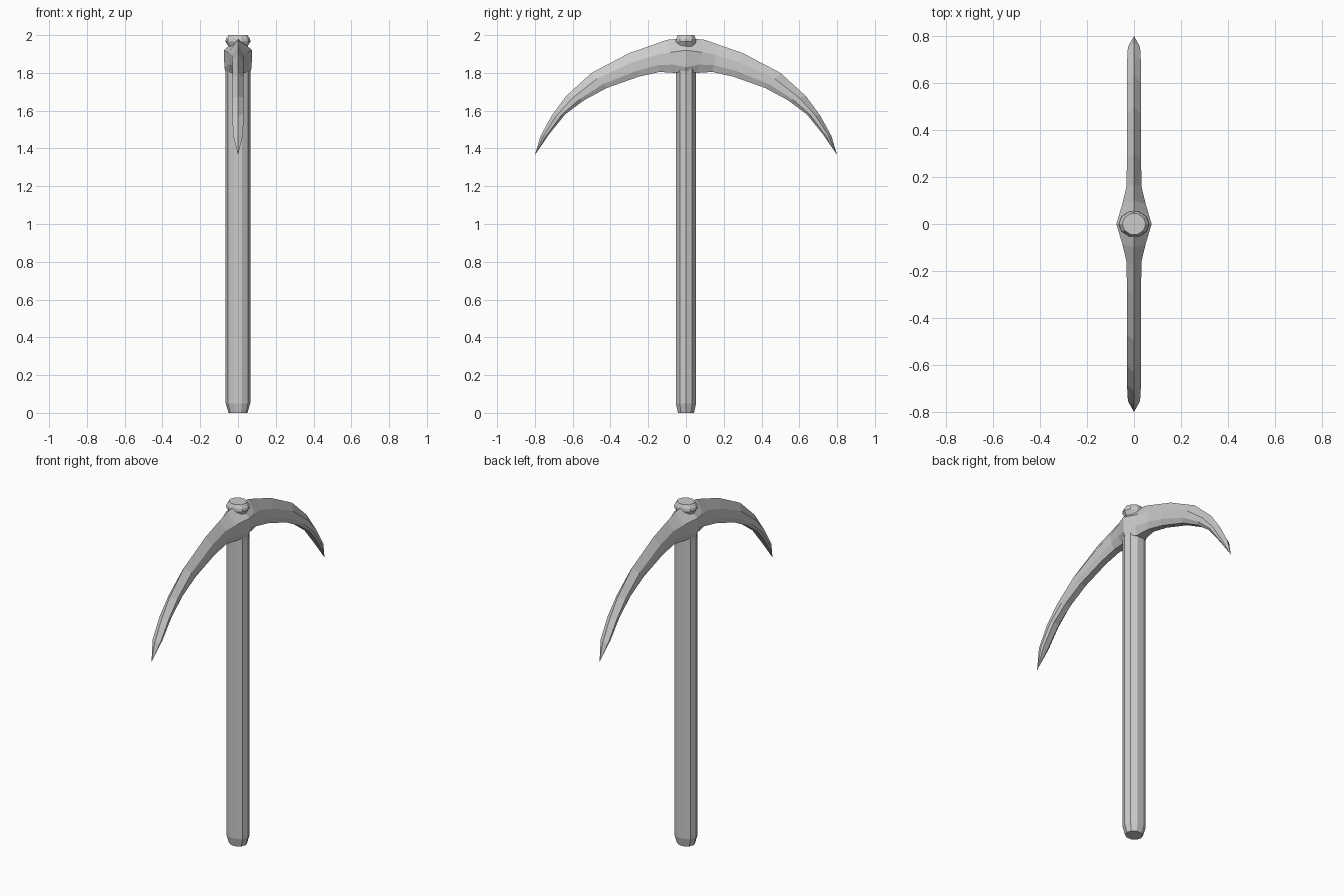
import bpy, bmesh
from math import cos, sin, tau

if "Cube" in bpy.data.objects:
    bpy.data.objects.remove(bpy.data.objects["Cube"], do_unlink=True)

grey = bpy.data.materials.new("plain_grey")
grey.use_nodes = True
grey.diffuse_color = (0.6, 0.6, 0.6, 1)
grey.node_tree.nodes["Principled BSDF"].inputs["Base Color"].default_value = grey.diffuse_color


def loft(name, rings):
    """Join matching rings of points into a closed, flat-faced solid."""
    bm = bmesh.new()
    loops = [[bm.verts.new(p) for p in ring] for ring in rings]
    for a, b in zip(loops, loops[1:]):
        n = len(a)
        for i in range(n):
            j = (i + 1) % n
            bm.faces.new((a[i], a[j], b[j], b[i]))
    bm.faces.new(loops[0])
    bm.faces.new(loops[-1])
    bmesh.ops.remove_doubles(bm, verts=bm.verts, dist=0.0005)
    bmesh.ops.recalc_face_normals(bm, faces=bm.faces)
    mesh = bpy.data.meshes.new(name)
    bm.to_mesh(mesh)
    bm.free()
    mesh.materials.append(grey)
    ob = bpy.data.objects.new(name, mesh)
    bpy.context.collection.objects.link(ob)
    return ob


def oval(rx, ry, z, sides=10):
    return [(rx * cos(tau * i / sides), ry * sin(tau * i / sides), z) for i in range(sides)]


# Shaft with tapered foot, and the rounded end that pokes out of the head
loft("handle", [oval(0.05, 0.045, 0), oval(0.065, 0.056, 0.05), oval(0.065, 0.056, 1.85)])
loft("handle_end", [oval(0.045, 0.04, 1.9), oval(0.05, 0.045, 1.94),
                    oval(0.066, 0.056, 1.965), oval(0.064, 0.054, 1.98), oval(0.05, 0.046, 2.0)])


def blade_section(y_top, z_top, y_low, z_low, w):
    """Ridged top, upright cheeks and a narrower flat underside."""
    outline = [(0, 1), (w, 0.62), (w, 0.25), (w * 0.6, 0),
               (-w * 0.6, 0), (-w, 0.25), (-w, 0.62)]
    return [(x, y_low + (y_top - y_low) * t, z_low + (z_top - z_low) * t) for x, t in outline]


# Curved head: ridge y, ridge z, underside y, underside z, half width
stations = [
    (0.10, 1.975, 0.06, 1.80, 0.05),
    (0.17, 1.95, 0.14, 1.805, 0.032),
    (0.30, 1.905, 0.25, 1.78, 0.03),
    (0.50, 1.80, 0.42, 1.72, 0.03),
    (0.635, 1.677, 0.54, 1.655, 0.03),
    (0.71, 1.575, 0.64, 1.58, 0.03),
    (0.77, 1.466, 0.725, 1.475, 0.026),
    (0.80, 1.365, 0.80, 1.365, 0.0),
]
half = [blade_section(*s) for s in stations]
other = [[(x, -y, z) for x, y, z in ring] for ring in half]
# Wide eye around the handle
eye = [(0, 0, 1.985), (0.075, 0, 1.92), (0.072, 0, 1.83), (0.068, 0, 1.81),
       (-0.068, 0, 1.81), (-0.072, 0, 1.83), (-0.075, 0, 1.92)]
loft("pick_head", other[::-1] + [eye] + half)
